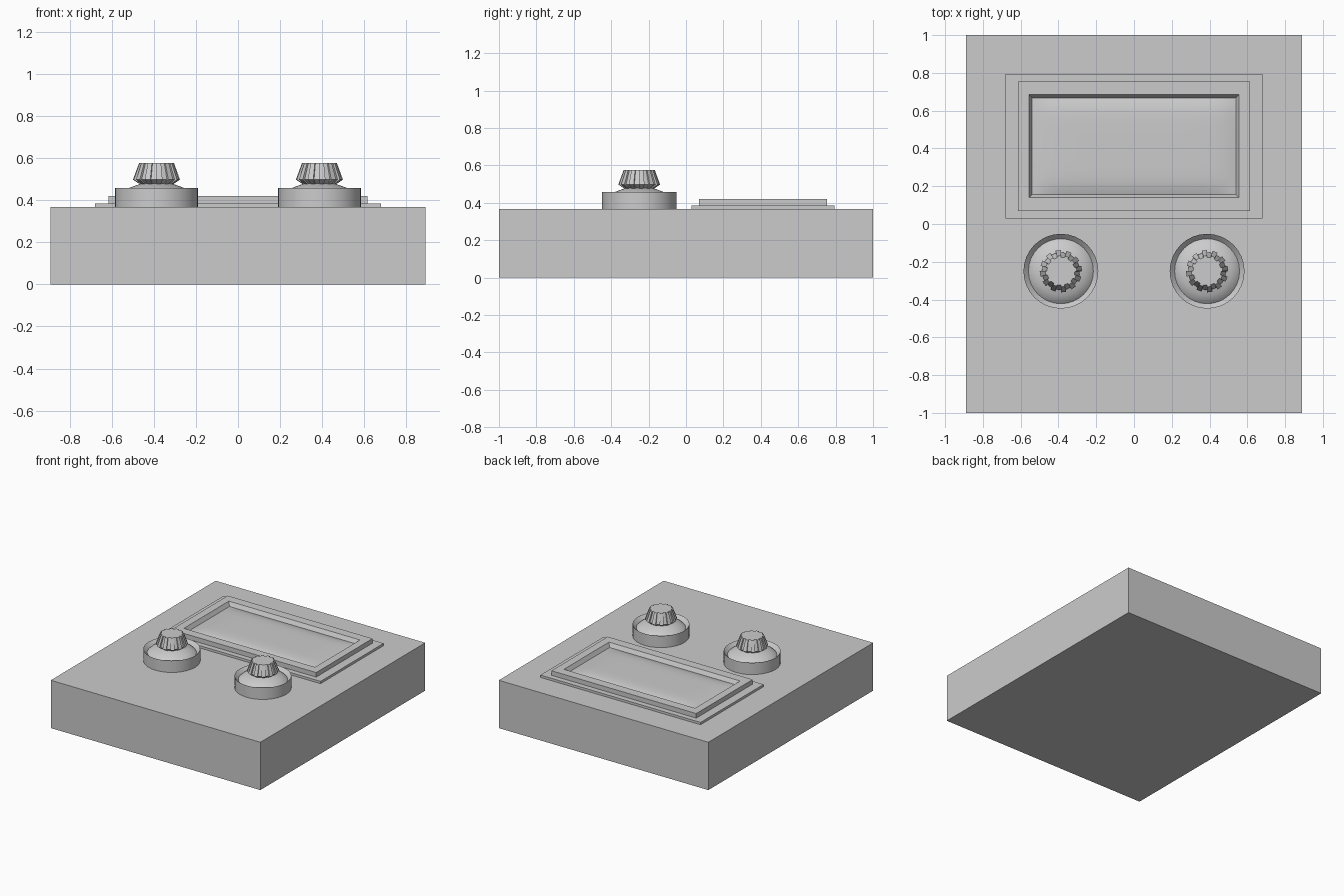
import bpy, bmesh
from math import sin, cos, pi, radians

if "Cube" in bpy.data.objects:
    bpy.data.objects.remove(bpy.data.objects["Cube"])


def finish(name, bm, smooth=None):
    bmesh.ops.recalc_face_normals(bm, faces=bm.faces)
    me = bpy.data.meshes.new(name)
    bm.to_mesh(me)
    bm.free()
    ob = bpy.data.objects.new(name, me)
    bpy.context.collection.objects.link(ob)
    if smooth:
        bpy.ops.object.select_all(action='DESELECT')
        ob.select_set(True)
        bpy.context.view_layer.objects.active = ob
        bpy.ops.object.shade_smooth_by_angle(angle=radians(smooth))
    return ob


def box(name, x0, x1, y0, y1, z0, z1):
    bm = bmesh.new()
    bmesh.ops.create_cube(bm, size=1)
    for v in bm.verts:
        v.co.x = (x0 + x1) / 2 + v.co.x * (x1 - x0)
        v.co.y = (y0 + y1) / 2 + v.co.y * (y1 - y0)
        v.co.z = (z0 + z1) / 2 + v.co.z * (z1 - z0)
    return finish(name, bm)


def bridge(bm, rings):
    # Joins consecutive closed rings of vertices with quads
    for a, b in zip(rings, rings[1:]):
        n = len(a)
        for i in range(n):
            j = (i + 1) % n
            bm.faces.new((a[i], a[j], b[j], b[i]))


# Body and the thin plate under the display
box("body", -0.89, 0.89, -1, 1, 0, 0.367)
box("display_plate", -0.68, 0.68, 0.03, 0.795, 0.36, 0.385)

# Display frame: raised rim around a bevelled opening
CY = 0.412
bm = bmesh.new()
rings = []
for hx, hy, z in [(0.615, 0.342, 0.38), (0.615, 0.342, 0.42),
                  (0.557, 0.273, 0.42), (0.54, 0.256, 0.39)]:
    rings.append([bm.verts.new((sx * hx, CY + sy * hy, z))
                  for sx, sy in ((-1, -1), (1, -1), (1, 1), (-1, 1))])
bridge(bm, rings)
finish("display_frame", bm)

# Display glass: gently domed panel in the opening
bm = bmesh.new()
bmesh.ops.create_grid(bm, x_segments=32, y_segments=16, size=1)
for v in bm.verts:
    u, w = v.co.x, v.co.y
    v.co = (u * 0.54, CY + w * 0.256, 0.39 + 0.02 * (1 - u ** 8) * (1 - w ** 6))
finish("display_glass", bm, 60)


def knob_base(name, cx, cy):
    # Round dial base with a sloped rim and a shallow cone inside
    profile = [(0.198, 0.36), (0.198, 0.457), (0.172, 0.43),
               (0.155, 0.446), (0.13, 0.458), (0.07, 0.48)]
    n = 32
    bm = bmesh.new()
    rings = [[bm.verts.new((cx + r * cos(2 * pi * i / n), cy + r * sin(2 * pi * i / n), z))
              for i in range(n)] for r, z in profile]
    bridge(bm, rings)
    bm.faces.new(rings[0])
    bm.faces.new(rings[-1])
    finish(name, bm, 30)


def knob_grip(name, cx, cy, teeth=12):
    # Ribbed grip: every ring alternates between an outer and an inner radius
    profile = [(0.07, 0.066, 0.47), (0.112, 0.1, 0.497), (0.083, 0.074, 0.576)]
    n = teeth * 2
    bm = bmesh.new()
    rings = []
    for outer, inner, z in profile:
        ring = []
        for i in range(n):
            r = inner if i % 2 else outer
            for a in (2 * pi * i / n, 2 * pi * (i + 0.98) / n):
                ring.append(bm.verts.new((cx + r * cos(a), cy + r * sin(a), z)))
        rings.append(ring)
    bridge(bm, rings)
    bm.faces.new(rings[0])
    bm.faces.new(rings[-1])
    finish(name, bm)


# Two dials in front of the display
for side, x in (("left", -0.387), ("right", 0.387)):
    knob_base("dial_base_" + side, x, -0.25)
    knob_grip("dial_grip_" + side, x, -0.25)
